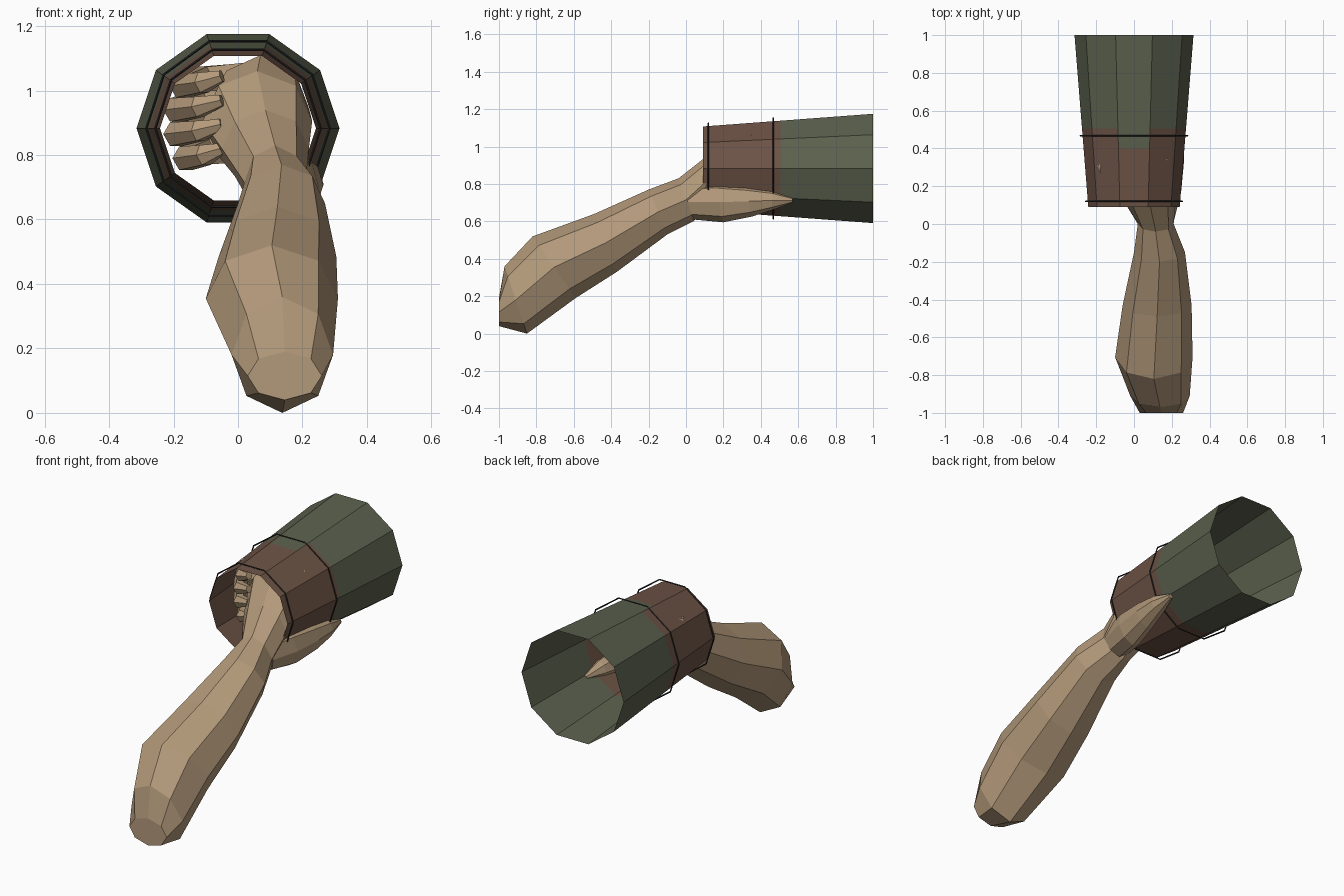
import bpy, bmesh, math
from mathutils import Vector

if "Cube" in bpy.data.objects:
    bpy.data.objects.remove(bpy.data.objects["Cube"])


def material(name, rgb):
    m = bpy.data.materials.new(name)
    m.diffuse_color = (*rgb, 1)
    m.use_nodes = True
    m.node_tree.nodes["Principled BSDF"].inputs["Base Color"].default_value = m.diffuse_color
    return m


SKIN = material("skin", (0.45, 0.32, 0.195))
GREEN = material("green_cloth", (0.105, 0.118, 0.075))
BROWN = material("brown_leather", (0.15, 0.085, 0.06))
DARK = material("dark_cord", (0.02, 0.022, 0.02))


def mesh_from_rings(name, rings, mats, caps=True, pick=None):
    """Skin a list of equally sized vertex rings."""
    bm = bmesh.new()
    loops = [[bm.verts.new(p) for p in r] for r in rings]
    n = len(loops[0])
    for k, (a, b) in enumerate(zip(loops, loops[1:])):
        for i in range(n):
            j = (i + 1) % n
            f = bm.faces.new((a[i], a[j], b[j], b[i]))
            f.material_index = pick(k, i) if pick else 0
    if caps:
        bm.faces.new(loops[0])
        bm.faces.new(loops[-1])
    bmesh.ops.recalc_face_normals(bm, faces=bm.faces)
    me = bpy.data.meshes.new(name)
    bm.to_mesh(me)
    bm.free()
    for m in mats:
        me.materials.append(m)
    ob = bpy.data.objects.new(name, me)
    bpy.context.collection.objects.link(ob)
    return ob


def section(top, bottom, x0, x1, n=8):
    """Oval ring from its top and bottom (y, z) points and its x range."""
    t, b = Vector((0, *top)), Vector((0, *bottom))
    mid, up = (t + b) / 2, (t - b) / 2
    cx, w = (x0 + x1) / 2, (x1 - x0) / 2
    return [Vector((cx + w * math.cos(a), 0, 0)) + mid + up * math.sin(a)
            for a in (2 * math.pi * i / n for i in range(n))]


def finger(name, pts, radii, n=6):
    """Bent finger lying in a roughly level plane."""
    pts = [Vector(p) for p in pts]
    rings = []
    for i, (p, r) in enumerate(zip(pts, radii)):
        d = (pts[min(i + 1, len(pts) - 1)] - pts[max(i - 1, 0)]).normalized()
        side = d.cross(Vector((0, 0, 1))).normalized()
        up = side.cross(d)
        rings.append([p + r * (side * math.cos(a) + up * math.sin(a))
                      for a in (2 * math.pi * k / n for k in range(n))])
    return mesh_from_rings(name, rings, [SKIN])


# Forearm, wrist and palm
arm = [
    ((-1.0, 0.19), (-1.0, 0.04), 0.03, 0.26),
    ((-0.97, 0.36), (-0.85, 0.0), -0.02, 0.295),
    ((-0.82, 0.52), (-0.59, 0.19), -0.10, 0.31),
    ((-0.49, 0.64), (-0.37, 0.33), -0.06, 0.305),
    ((-0.20, 0.77), (-0.10, 0.53), 0.0, 0.27),
    ((-0.04, 0.83), (0.04, 0.60), 0.02, 0.21),
    ((0.10, 0.94), (0.13, 0.70), -0.05, 0.22),
    ((0.22, 1.06), (0.26, 0.75), -0.11, 0.23),
    ((0.34, 1.11), (0.38, 0.78), -0.08, 0.22),
    ((0.45, 1.07), (0.46, 0.82), 0.0, 0.17),
]
mesh_from_rings("forearm_and_palm", [section(*s) for s in arm], [SKIN])

# Thumb lying along the outside of the cuff
thumb = [
    ((-0.02, 0.80), (0.04, 0.61), 0.06, 0.21),
    ((0.15, 0.81), (0.20, 0.595), 0.10, 0.25),
    ((0.32, 0.79), (0.35, 0.625), 0.14, 0.265),
    ((0.46, 0.765), (0.46, 0.66), 0.17, 0.265),
    ((0.57, 0.725), (0.57, 0.70), 0.21, 0.24),
]
mesh_from_rings("thumb", [section(*s) for s in thumb], [SKIN])

# Four curled fingers inside the cuff
for k in range(4):
    z, s = 1.045 - 0.075 * k, (0.9, 1.0, 1.0, 0.85)[k]
    finger(f"finger_{k + 1}",
           [(0.12, 0.36, z), (0.03, 0.48, z), (-0.12 * s, 0.44, z - 0.01),
            (-0.19 * s, 0.30, z - 0.03), (-0.12 * s, 0.19, z - 0.02),
            (-0.05, 0.17, z)],
           [0.045, 0.048, 0.045, 0.042, 0.036, 0.02])

# Ten-sided flared sleeve with brown cuff
CZ = 0.883


def radius(y):
    return 0.242 + (y - 0.09) * (0.315 - 0.242) / 0.91


def ring(y):
    r = radius(y)
    return [(r * math.cos(i * math.pi / 5), y, CZ + r * 0.975 * math.sin(i * math.pi / 5))
            for i in range(10)]


mesh_from_rings("cuff_and_sleeve", [ring(y) for y in (0.09, 0.4, 0.505, 1.0)],
                [BROWN, GREEN], caps=False,
                pick=lambda k, i: int(k == 2 or (k == 1 and i == 2)))

# Thin cords around the cuff
for name, y in (("front_cord", 0.12), ("rear_cord", 0.467)):
    bpy.ops.mesh.primitive_torus_add(
        major_segments=10, minor_segments=4, major_radius=radius(y) + 0.012,
        minor_radius=0.004, location=(0, y, CZ), rotation=(math.pi / 2, 0, 0))
    ob = bpy.context.object
    ob.name = name
    ob.data.materials.append(DARK)
